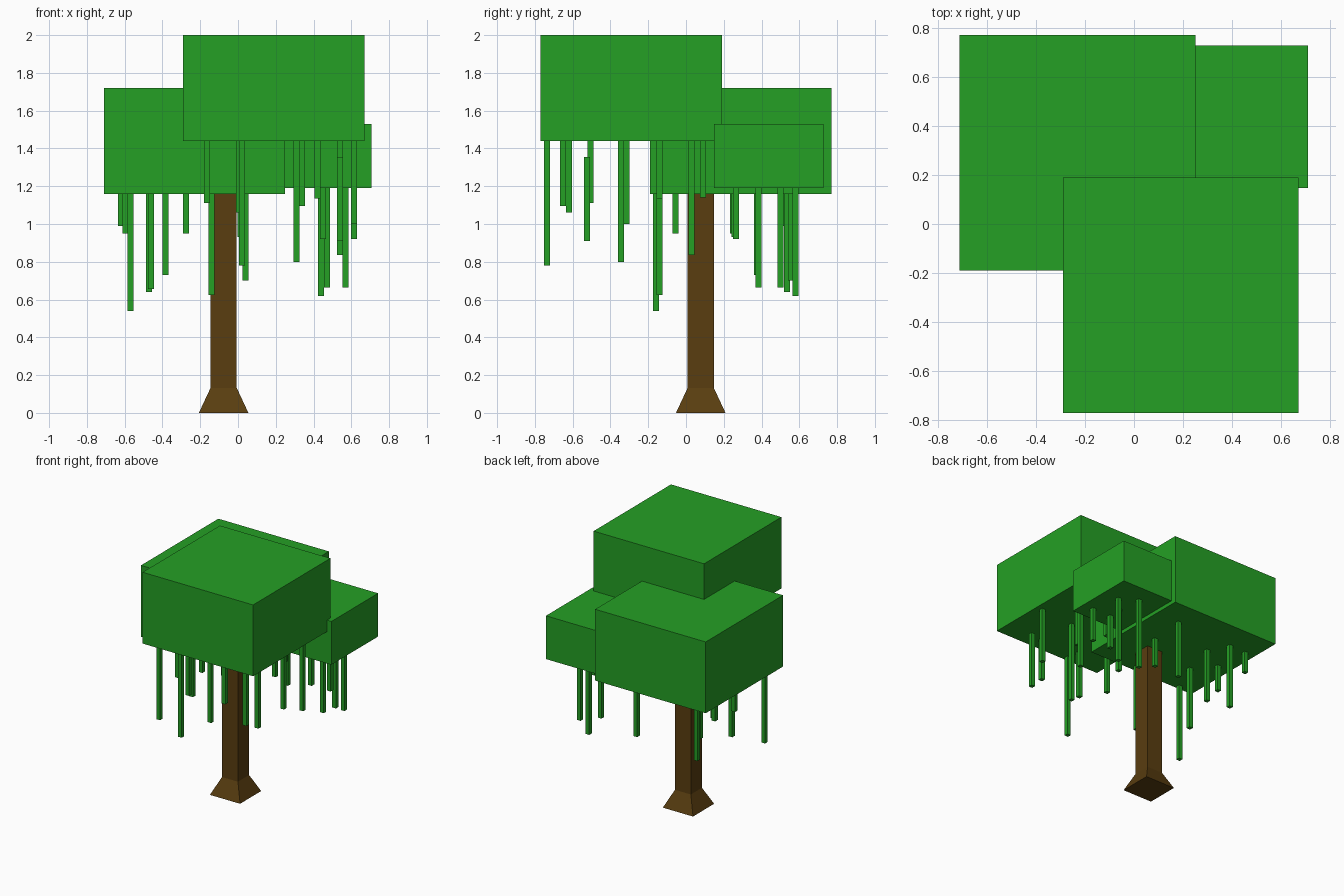
import bpy
import bmesh

cube = bpy.data.objects.get("Cube")
if cube:
    bpy.data.objects.remove(cube, do_unlink=True)


def make_material(name, rgb):
    mat = bpy.data.materials.new(name)
    mat.use_nodes = True
    color = (*rgb, 1)
    mat.diffuse_color = color
    mat.node_tree.nodes["Principled BSDF"].inputs["Base Color"].default_value = color
    return mat


leaf_green = make_material("leaf green", (0.018, 0.35, 0.018))
bark_brown = make_material("bark brown", (0.1, 0.047, 0.005))


def block(name, center, size, bottom, top, mat, flare=1):
    """Square block from bottom to top; flare widens its lower end."""
    bm = bmesh.new()
    bmesh.ops.create_cube(bm, size=1)
    for v in bm.verts:
        width = size * (flare if v.co.z < 0 else 1)
        v.co.x = center[0] + v.co.x * width
        v.co.y = center[1] + v.co.y * width
        v.co.z = bottom if v.co.z < 0 else top
    mesh = bpy.data.meshes.new(name)
    bm.to_mesh(mesh)
    bm.free()
    mesh.materials.append(mat)
    obj = bpy.data.objects.new(name, mesh)
    bpy.context.collection.objects.link(obj)
    return obj


# Trunk with a flared foot
TRUNK = (-0.076, 0.078)
block("trunk_foot", TRUNK, 0.138, 0, 0.133, bark_brown, flare=1.9)
block("trunk", TRUNK, 0.138, 0.133, 1.165, bark_brown)

# Leaf blocks
UPPER, LOWER, SMALL = 1.44, 1.16, 1.19
block("upper_canopy", (0.19, -0.29), 0.96, UPPER, 2.0, leaf_green)
block("lower_canopy", (-0.23, 0.29), 0.96, LOWER, 1.72, leaf_green)
block("small_canopy", (0.418, 0.437), 0.58, SMALL, 1.53, leaf_green)

# Hanging vines: x, y and lower end, grouped by the leaf block they hang from
vines = {
    UPPER: [
        (0.02, -0.735, 0.78), (0.34, -0.65, 1.095), (0.005, -0.62, 1.06),
        (-0.165, -0.505, 1.11), (0.31, -0.345, 0.8), (0.615, -0.315, 1.0),
        (0.42, -0.14, 1.135), (0.54, 0.03, 0.835), (0.34, 0.09, 1.14),
    ],
    LOWER: [
        (-0.57, -0.16, 0.54), (-0.14, -0.14, 0.625), (-0.275, -0.055, 0.95),
        (-0.46, 0.09, 0.655), (-0.595, 0.25, 0.95), (0.014, 0.256, 0.93),
        (-0.385, 0.375, 0.73), (-0.62, 0.53, 0.99), (-0.47, 0.535, 0.64),
        (0.04, 0.555, 0.7),
    ],
    SMALL: [
        (0.45, 0.265, 0.92), (0.615, 0.265, 0.92), (0.47, 0.385, 0.665),
        (0.57, 0.5, 0.665), (0.44, 0.58, 0.62),
    ],
    # One short loose vine
    1.355: [(0.54, -0.525, 0.91)],
}
for top, group in vines.items():
    for x, y, bottom in group:
        block("vine", (x, y), 0.032, bottom, top, leaf_green)
